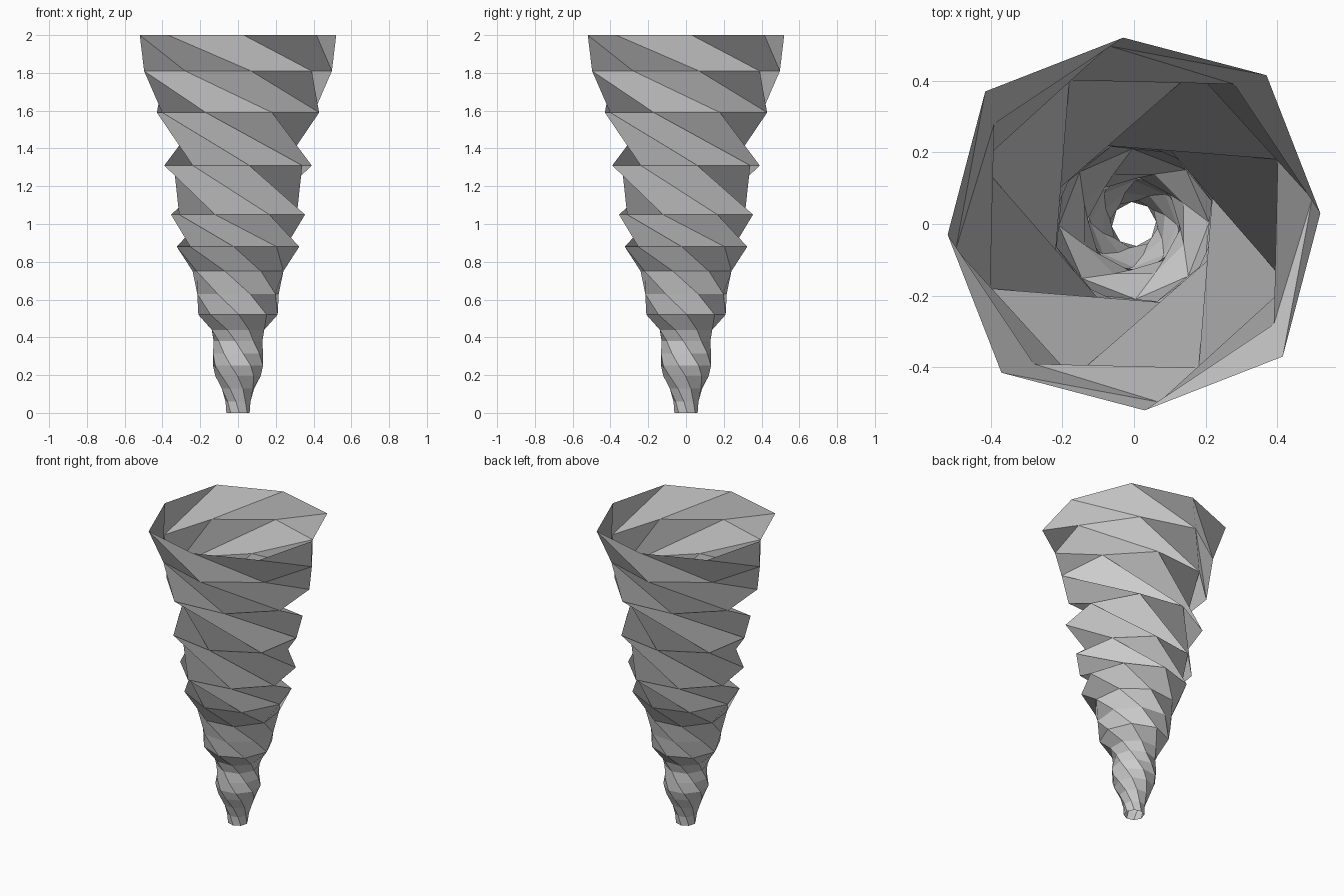
import bpy, bmesh
from math import radians, cos, sin

if "Cube" in bpy.data.objects:
    bpy.data.objects.remove(bpy.data.objects["Cube"])

# Octagonal tube twisted steadily by about 270 degrees per unit of height.
# One row per ring from the rim down:
# height, radius and angle of the even corners, radius and angle of the odd corners
rings = [
    (2.00, 0.521, 3.3, 0.556, 48.3),
    (1.81, 0.480, 54.4, 0.502, 98.0),
    (1.59, 0.440, 114.2, 0.462, 158.4),
    (1.31, 0.395, 188.7, 0.416, 234.8),
    (1.05, 0.375, 251.0, 0.353, 298.0),
    (0.88, 0.325, 309.0, 0.325, 356.0),
]
FOLDED = (2, 3, 4)  # bands creased inward along the long diagonal

# Lower rings are regular octagons: height, radius
lower = [
    (0.75, 0.250), (0.63, 0.225), (0.52, 0.210), (0.44, 0.150), (0.38, 0.130),
    (0.315, 0.135), (0.25, 0.138), (0.195, 0.120), (0.13, 0.090), (0.06, 0.067),
    (0.00, 0.062),
]
for z, r in lower:
    angle = 309 + 270 * (0.88 - z)
    rings.append((z, r, angle, r, angle + 45))

bm = bmesh.new()


def add_ring(z, r_even, a_even, r_odd, a_odd):
    verts = []
    for quarter in range(4):
        for r, a in ((r_even, a_even), (r_odd, a_odd)):
            t = radians(a + 90 * quarter)
            verts.append(bm.verts.new((r * cos(t), r * sin(t), z)))
    return verts


loops = [add_ring(*ring) for ring in rings]

# Slanted panels between the rings, each with one flat shade
corner_normals = []
for band, (top, low) in enumerate(zip(loops, loops[1:])):
    for i in range(8):
        j = (i + 1) % 8
        a, b, c, d = top[j], top[i], low[i], low[j]
        normal = (c.co - a.co).cross(d.co - b.co).normalized()
        if band in FOLDED:
            panels = [(b, c, d), (b, d, a)]
        else:
            panels = [(a, b, c, d)]
        for panel in panels:
            bm.faces.new(panel)
            corner_normals += [normal.copy()] * len(panel)

mesh = bpy.data.meshes.new("twisted_horn")
bm.to_mesh(mesh)
bm.free()
mesh.normals_split_custom_set(corner_normals)
horn = bpy.data.objects.new("twisted_horn", mesh)
bpy.context.collection.objects.link(horn)
